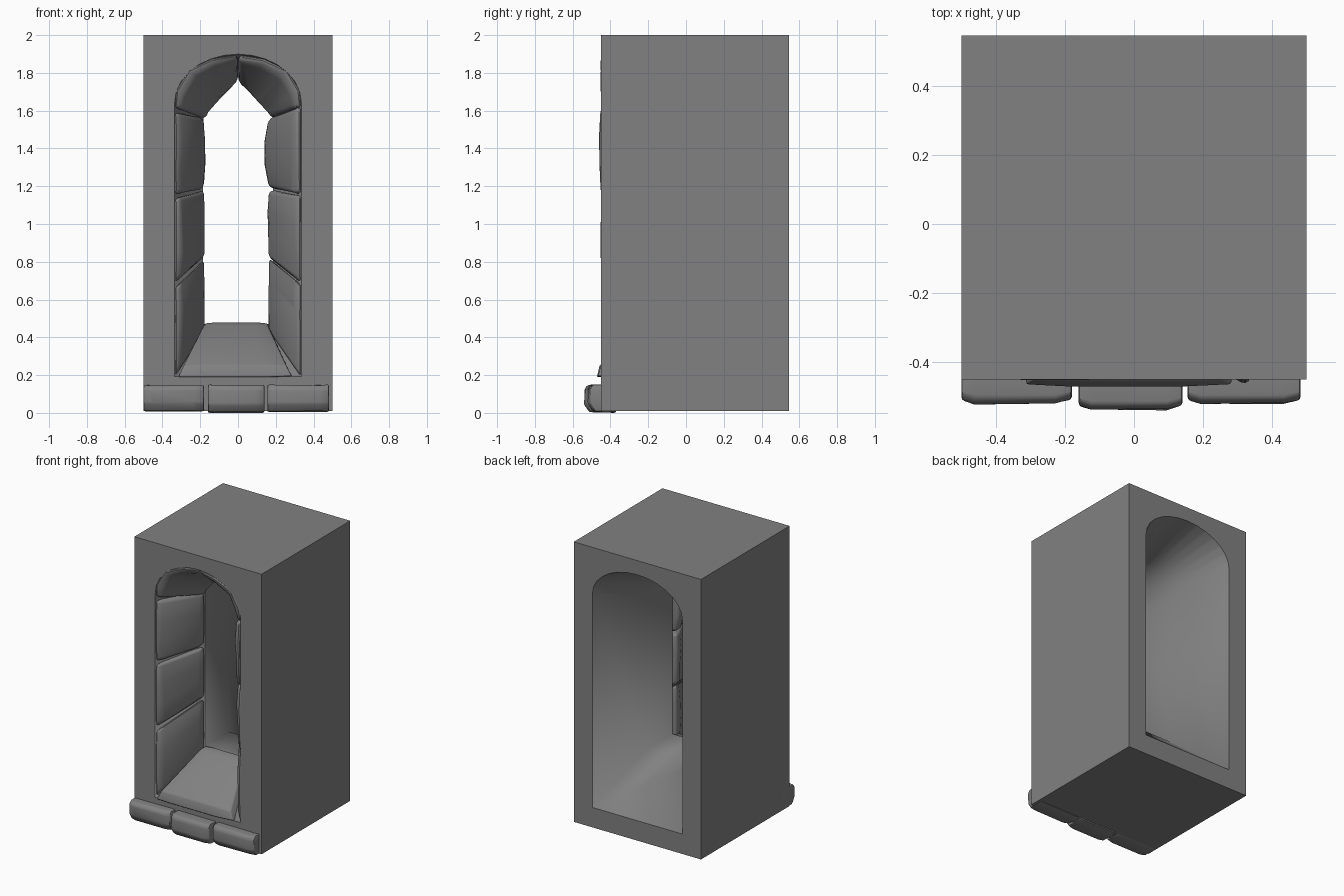
import bpy, bmesh, math, random
from mathutils import Vector

if "Cube" in bpy.data.objects:
    bpy.data.objects.remove(bpy.data.objects["Cube"])

random.seed(4)
stone_grey = bpy.data.materials.new("stone_grey")
stone_grey.diffuse_color = (0.22, 0.22, 0.22, 1)
stone_grey.use_nodes = True
stone_grey.node_tree.nodes["Principled BSDF"].inputs["Base Color"].default_value = stone_grey.diffuse_color


def make_object(name, verts, faces):
    bm = bmesh.new()
    vs = [bm.verts.new(v) for v in verts]
    for f in faces:
        bm.faces.new([vs[i] for i in f])
    bmesh.ops.recalc_face_normals(bm, faces=bm.faces[:])
    mesh = bpy.data.meshes.new(name)
    bm.to_mesh(mesh)
    bm.free()
    mesh.materials.append(stone_grey)
    obj = bpy.data.objects.new(name, mesh)
    bpy.context.collection.objects.link(obj)
    return obj


def activate(obj):
    bpy.ops.object.select_all(action='DESELECT')
    obj.select_set(True)
    bpy.context.view_layer.objects.active = obj


def loft(name, rings):
    """Closed solid through rings with equal point counts."""
    n = len(rings[0])
    verts = [p for r in rings for p in r]
    faces = [(k * n + i, k * n + (i + 1) % n, (k + 1) * n + (i + 1) % n, (k + 1) * n + i)
             for k in range(len(rings) - 1) for i in range(n)]
    faces += [tuple(range(n)), tuple(range((len(rings) - 1) * n, len(rings) * n))]
    return make_object(name, verts, faces)


def soften(obj, width, segments=3):
    mod = obj.modifiers.new("soft_edges", 'BEVEL')
    mod.width = width
    mod.segments = segments
    mod.limit_method = 'ANGLE'
    mod.angle_limit = math.radians(28)
    activate(obj)
    bpy.ops.object.modifier_apply(modifier=mod.name)
    bpy.ops.object.shade_smooth_by_angle(angle=math.radians(35))


def arch(y, half, bottom, spring, top, n=14):
    pts = [(-half, y, bottom), (half, y, bottom)]
    for i in range(n + 1):
        a = math.pi * i / n
        pts.append((half * math.cos(a), y, spring + (top - spring) * math.sin(a)))
    return pts


# Wall block: front splay, straight throat, then a flare to the back
bpy.ops.mesh.primitive_cube_add(size=1, location=(0, 0.048, 1.005))
wall = bpy.context.object
wall.name = "wall_block"
wall.scale = (1, 0.996, 1.99)
bpy.ops.object.transform_apply(location=True, rotation=False, scale=True)
wall.data.materials.append(stone_grey)
cutter = loft("opening_cutter", [
    arch(-0.452, 0.337, 0.19, 1.64, 1.90),
    arch(-0.17, 0.23, 0.41, 1.58, 1.81),
    arch(-0.11, 0.184, 0.47, 1.545, 1.775),
    arch(0.17, 0.192, 0.46, 1.56, 1.785),
    arch(0.548, 0.355, 0.15, 1.67, 1.90)])
cutter.hide_render = True
cut = wall.modifiers.new("opening", 'BOOLEAN')
cut.operation = 'DIFFERENCE'
cut.solver = 'EXACT'
cut.object = cutter
activate(wall)
bpy.ops.object.modifier_apply(modifier=cut.name)
bpy.data.objects.remove(cutter)

# Tunnel shaded smooth, flat outer faces and front throat edge kept crisp
bm = bmesh.new()
bm.from_mesh(wall.data)
for f in bm.faces:
    c = f.calc_center_median()
    outer = (abs(c.x) > 0.49 or c.z > 1.98 or c.z < 0.02
             or all(v.co.y < -0.44 for v in f.verts) or all(v.co.y > 0.54 for v in f.verts))
    f.smooth = not outer
    if outer:
        for e in f.edges:
            e.smooth = False
for e in bm.edges:
    if all(abs(v.co.y + 0.11) < 0.001 for v in e.verts):
        e.smooth = False
bm.to_mesh(wall.data)
bm.free()


def lining_stone(name, stations, front=-0.458, bevel=0.024, lip=0.22, lip_y=0.022, sag=0.012):
    """Stone on the splay; each station is (front outer x, z, throat inner x, z)."""
    rings = []
    for n, (ox, oz, ix, iz) in enumerate(stations):
        o, i = Vector((ox, 0, oz)), Vector((ix, 0, iz))
        out = (o - i).normalized()
        d = sag if n in (0, len(stations) - 1) else 0.0
        shape = [(o, front + d * 0.5), (o.lerp(i, lip), front + lip_y + d),
                 (o.lerp(i, 0.95), -0.18 + d),
                 (i, -0.12), (i + out * 0.09, -0.115), (o + out * 0.01, -0.30)]
        ring = []
        for k, (p, y) in enumerate(shape):
            j = 0.008 if k in (1, 2) else 0.0
            ring.append((p.x + random.uniform(-j, j), y + random.uniform(-j, j),
                         p.z + random.uniform(-j, j)))
        rings.append(ring)
    soften(loft(name, rings), bevel)


# Jamb stones: outer low/high z, inner low/high z, inner bulge
jambs = {
    -1: [(0.19, 0.66, 0.44, 0.815, 0.0), (0.69, 1.135, 0.835, 1.18, 0.004),
         (1.155, 1.59, 1.195, 1.555, 0.003)],
    1: [(0.19, 0.675, 0.44, 0.82, 0.0), (0.69, 1.15, 0.83, 1.18, 0.006),
        (1.16, 1.62, 1.195, 1.555, 0.022)]}
for side, label, inner in ((-1, "left", 0.176), (1, "right", 0.16)):
    for n, (o0, o1, i0, i1, bulge) in enumerate(jambs[side]):
        ox, ix = side * 0.334, side * inner
        mid = side * (inner - bulge)
        lining_stone(f"jamb_stone_{label}_{n + 1}", [
            (ox, o0, ix, i0),
            (ox, (o0 * 2 + o1) / 3, mid, (i0 * 2 + i1) / 3),
            (ox, (o0 + o1 * 2) / 3, mid, (i0 + i1 * 2) / 3),
            (ox, o1, ix, i1)], front=-0.457 - bulge * 0.5)

    # Curved arch stones meeting at the crown
    path = [(0.334, 1.615, 0.172, 1.555), (0.326, 1.71, 0.155, 1.59), (0.262, 1.815, 0.10, 1.65),
            (0.14, 1.873, 0.055, 1.70), (0.004, 1.893, 0.002, 1.755)]
    lining_stone(f"arch_stone_{label}", [(side * a, b, side * c, d) for a, b, c, d in path])

# Sloping sill stone with an upright front lip
lining_stone("sill_stone", [(-0.315, 0.19, -0.172, 0.475), (-0.20, 0.19, -0.11, 0.482),
                            (0.15, 0.19, 0.10, 0.482), (0.285, 0.195, 0.155, 0.475)],
             front=-0.472, bevel=0.008, lip=0.2, lip_y=0.01)

# Row of three stones along the foot of the front
for n, (x0, x1, y0, z0) in enumerate([(-0.5, -0.18, -0.524, 0.008), (-0.16, 0.14, -0.542, 0.0),
                                      (0.155, 0.482, -0.524, 0.005)]):
    rings = []
    for t in (0, 0.12, 0.85, 1):
        x = x0 + (x1 - x0) * t
        dy = 0.012 if t in (0, 1) else 0.0
        j = [random.uniform(0, 0.008) for _ in range(4)]
        rings.append([(x, -0.37, z0), (x, y0 + dy + 0.03, z0 + j[0]),
                      (x, y0 + dy + j[1], z0 + 0.045), (x, y0 + dy + j[2], 0.125),
                      (x, y0 + dy + 0.02, 0.152 - j[3]), (x, -0.37, 0.148)])
    soften(loft(f"foot_stone_{n + 1}", rings), 0.009, 2)
